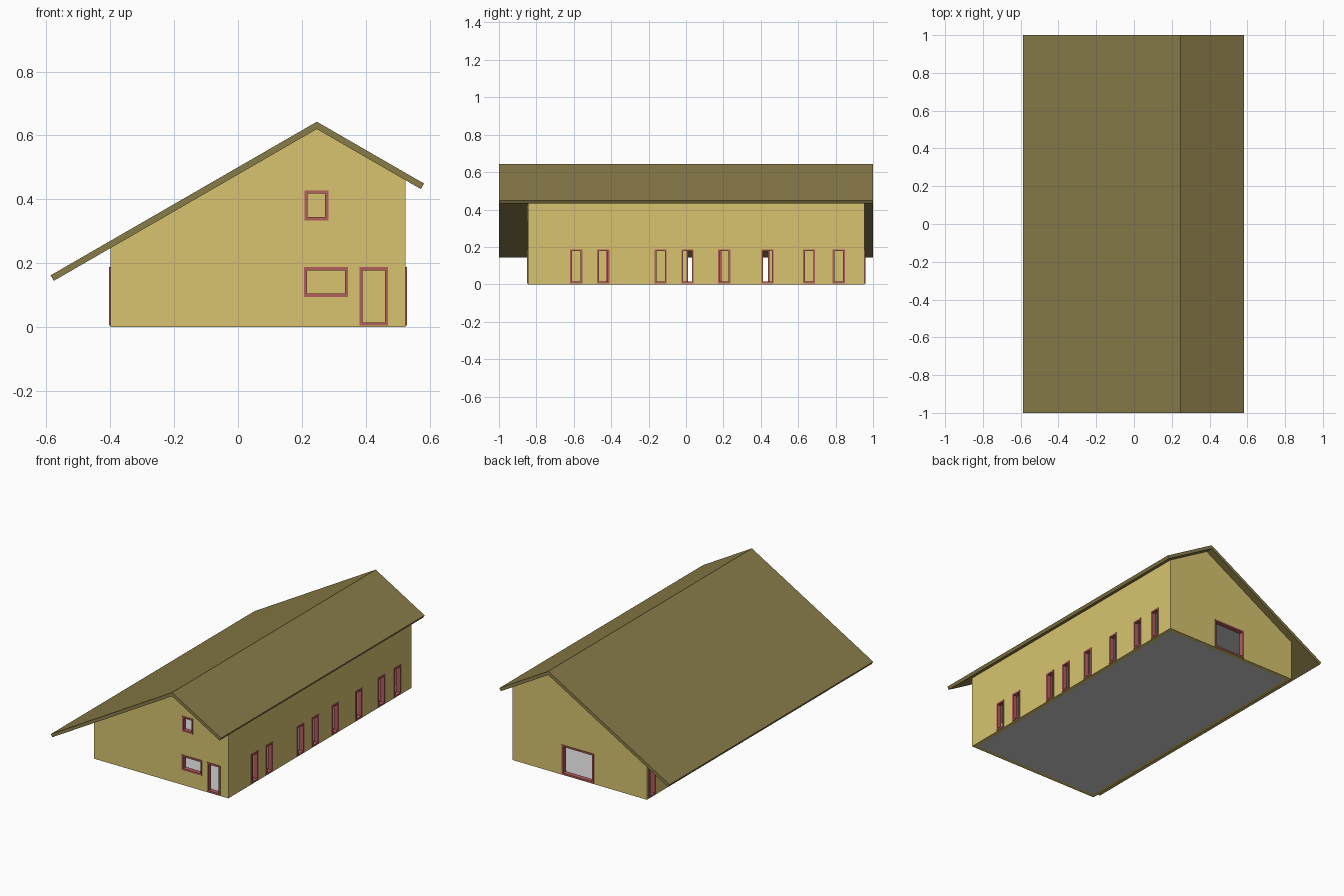
import bpy, bmesh
from mathutils import Matrix, Vector

if "Cube" in bpy.data.objects:
    bpy.data.objects.remove(bpy.data.objects["Cube"])

X0, X1 = -0.40, 0.525          # side walls
Y0, Y1 = -0.845, 0.955         # end walls
RIDGE_X, PEAK, SLOPE = 0.247, 0.62, 0.577
T = 0.025                      # wall thickness
BAR = 0.010                    # frame bar width
OUT = 0.004                    # how far frames stand out


def paint(name, rgb):
    m = bpy.data.materials.new(name)
    m.diffuse_color = (*rgb, 1)
    m.use_nodes = True
    m.node_tree.nodes["Principled BSDF"].inputs["Base Color"].default_value = m.diffuse_color
    return m


WALL = paint("wall_yellow", (0.68, 0.55, 0.16))
ROOF = paint("roof_olive", (0.25, 0.20, 0.065))
RED = paint("frame_red", (0.45, 0.11, 0.11))


def finish(bm, name, mat=None):
    bmesh.ops.recalc_face_normals(bm, faces=bm.faces)
    me = bpy.data.meshes.new(name)
    bm.to_mesh(me)
    bm.free()
    ob = bpy.data.objects.new(name, me)
    bpy.context.collection.objects.link(ob)
    if mat:
        me.materials.append(mat)
    return ob


def add_box(bm, lo, hi):
    lo, hi = Vector(lo), Vector(hi)
    m = Matrix.Translation((lo + hi) / 2) @ Matrix.Diagonal((*(hi - lo), 1))
    bmesh.ops.create_cube(bm, size=1, matrix=m)


def prism(name, profile, y0, y1, mat):
    bm = bmesh.new()
    face = bm.faces.new([bm.verts.new((x, y0, z)) for x, z in profile])
    ext = bmesh.ops.extrude_face_region(bm, geom=[face])
    new = [v for v in ext["geom"] if isinstance(v, bmesh.types.BMVert)]
    bmesh.ops.translate(bm, verts=new, vec=(0, y1 - y0, 0))
    return finish(bm, name, mat)


def cut(ob, cutter):
    mod = ob.modifiers.new("cut", 'BOOLEAN')
    mod.operation, mod.solver, mod.object = 'DIFFERENCE', 'EXACT', cutter
    bpy.context.view_layer.objects.active = ob
    bpy.ops.object.modifier_apply(modifier=mod.name)
    bpy.data.objects.remove(cutter)


def under(x):
    return PEAK - abs(x - RIDGE_X) * SLOPE


# Openings: (wall, low, high, bottom, top)
LOW, TOP = 0.004, 0.187
openings = [
    ("front", 0.208, 0.283, 0.334, 0.428),
    ("front", 0.206, 0.345, 0.094, TOP),
    ("front", 0.380, 0.470, LOW, TOP),
    ("back", -0.035, 0.185, LOW, TOP),
]
for c in (-0.587, -0.443, -0.136, 0.008, 0.205, 0.436, 0.658, 0.816):
    openings.append(("right", c - 0.033, c + 0.033, LOW, TOP))
for c in (-0.395, -0.195, 0.035, 0.160, 0.415, 0.905):
    openings.append(("left", c - 0.033, c + 0.033, LOW, TOP))


def wall_box(bm, wall, a, b, z0, z1, outer, inner):
    """Box lying in a wall, from 'outer' outside its face to 'inner' inside."""
    d0, d1 = {"front": (Y0 - outer, Y0 + inner), "back": (Y1 - inner, Y1 + outer),
              "left": (X0 - outer, X0 + inner), "right": (X1 - inner, X1 + outer)}[wall]
    if wall in ("front", "back"):
        add_box(bm, (a, d0, z0), (b, d1, z1))
    else:
        add_box(bm, (d0, a, z0), (d1, b, z1))


# Walls: gabled solid, hollowed out, then pierced
walls = prism("walls", [(X0, 0), (X1, 0), (X1, under(X1)), (RIDGE_X, PEAK), (X0, under(X0))],
              Y0, Y1, WALL)
bm = bmesh.new()
add_box(bm, (X0 + T, Y0 + T, -1), (X1 - T, Y1 - T, 2))
cut(walls, finish(bm, "hollow_cutter"))
bm = bmesh.new()
for o in openings:
    wall_box(bm, *o, 0.05, T + 0.02)
cut(walls, finish(bm, "opening_cutter"))

# Window and door frames
for i, (w, a, b, z0, z1) in enumerate(openings):
    bm = bmesh.new()
    for r in ((a, a + BAR, z0, z1), (b - BAR, b, z0, z1),
              (a + BAR, b - BAR, z0, z0 + BAR), (a + BAR, b - BAR, z1 - BAR, z1)):
        wall_box(bm, w, *r, OUT, T)
    finish(bm, f"{w}_frame_{i}", RED)

# Ground floor and upper floor slabs
for name, z0, z1 in (("ground_floor", 0, 0.008), ("upper_floor", 0.225, 0.24)):
    bm = bmesh.new()
    add_box(bm, (X0 + T, Y0 + T, z0), (X1 - T, Y1 - T, z1))
    finish(bm, name)

# Roof: bent slab with square-cut eaves
EL, ER, RT = -0.587, 0.583, PEAK + 0.023
top = lambda x: RT - abs(x - RIDGE_X) * SLOPE
prism("roof", [(EL, top(EL)), (RIDGE_X, RT), (ER, top(ER)),
               (ER - 0.010, top(ER) - 0.0173), (RIDGE_X, PEAK), (EL + 0.010, top(EL) - 0.0173)],
      -1, 1, ROOF)
